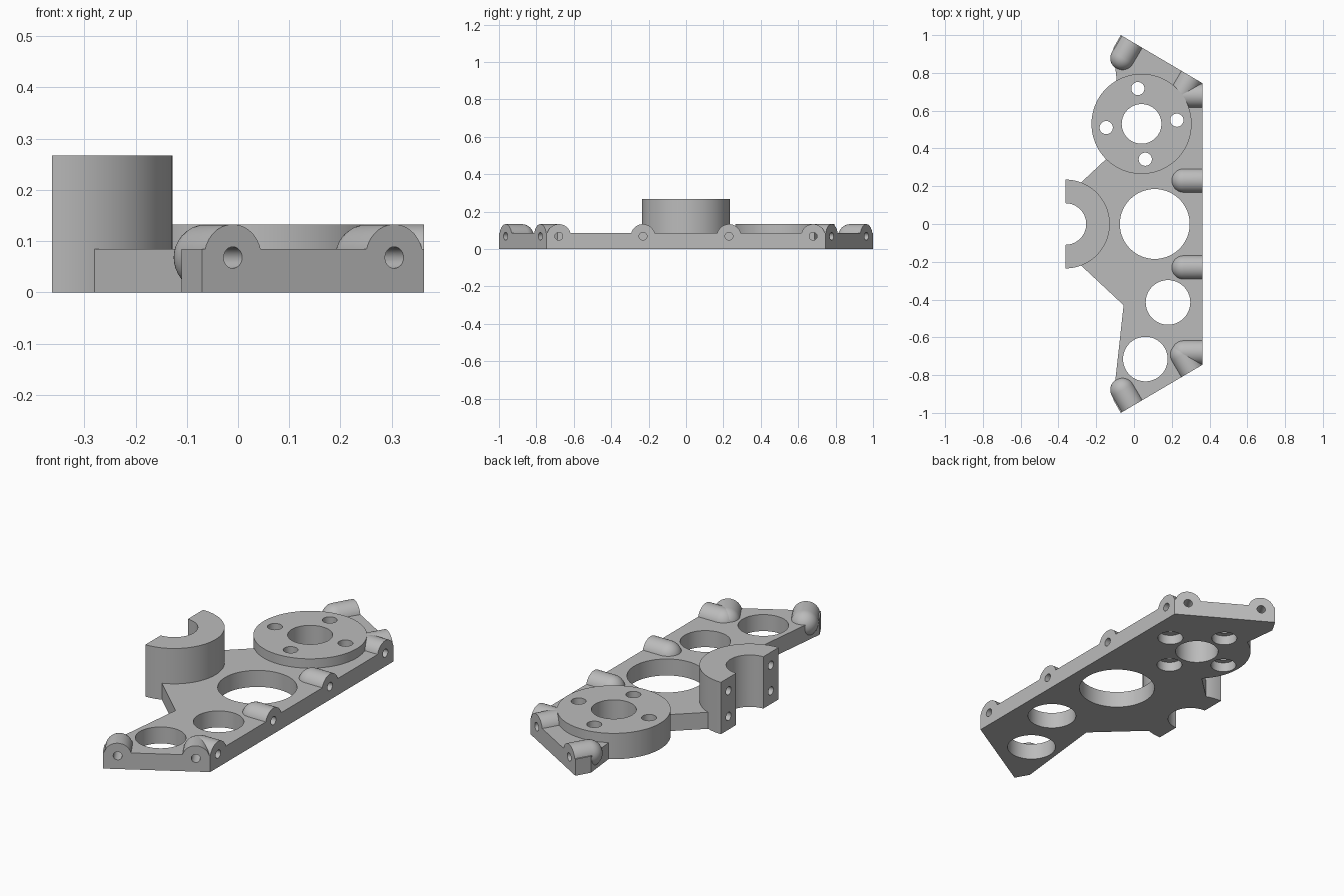
import bpy, bmesh
from math import pi, cos, sin, radians
from mathutils import Matrix, Vector

old = bpy.data.objects.get("Cube")
if old:
    bpy.data.objects.remove(old, do_unlink=True)

grey = bpy.data.materials.new("machined grey")
grey.use_nodes = True
GREY = (0.5, 0.5, 0.5, 1)
grey.diffuse_color = GREY
grey.node_tree.nodes["Principled BSDF"].inputs["Base Color"].default_value = GREY

T, RAISED, TALL = 0.085, 0.133, 0.267      # plate, disc and half ring heights
EDGE = 0.363                               # straight side of the plate
DISC = Vector((0.04, 0.53, 0))
BOSS_R, AXIS_Z = 0.065, 0.068


def finish(name, bm):
    bmesh.ops.recalc_face_normals(bm, faces=bm.faces)
    me = bpy.data.meshes.new(name)
    bm.to_mesh(me)
    bm.free()
    me.materials.append(grey)
    ob = bpy.data.objects.new(name, me)
    bpy.context.collection.objects.link(ob)
    return ob


def prism(name, outline, height):
    bm = bmesh.new()
    face = bm.faces.new([bm.verts.new((x, y, 0)) for x, y in outline])
    new = bmesh.ops.extrude_face_region(bm, geom=[face])["geom"]
    verts = [g for g in new if isinstance(g, bmesh.types.BMVert)]
    bmesh.ops.translate(bm, verts=verts, vec=(0, 0, height))
    return finish(name, bm)


def cylinder(name, start, direction, radius, length, segments=64):
    direction = Vector(direction).normalized()
    turn = direction.to_track_quat('Z', 'Y').to_matrix().to_4x4()
    place = Matrix.Translation(Vector(start) + direction * length / 2) @ turn
    bm = bmesh.new()
    bmesh.ops.create_cone(bm, cap_ends=True, segments=segments, radius1=radius,
                          radius2=radius, depth=length, matrix=place)
    return finish(name, bm)


def boss(name, mouth, outward):
    """Round-ended cylinder lying in the plate, flat at its mouth."""
    bm = bmesh.new()
    bmesh.ops.create_uvsphere(bm, u_segments=32, v_segments=16, radius=BOSS_R)
    bmesh.ops.delete(bm, geom=[v for v in bm.verts if v.co.z > 0.001], context='VERTS')
    rim = [e for e in bm.edges if e.is_boundary]
    new = bmesh.ops.extrude_edge_only(bm, edges=rim)["geom"]
    top = [g for g in new if isinstance(g, bmesh.types.BMVert)]
    bmesh.ops.translate(bm, verts=top, vec=(0, 0, 0.1))
    bmesh.ops.holes_fill(bm, edges=[e for e in bm.edges if e.is_boundary], sides=0)
    turn = outward.to_track_quat('Z', 'Y').to_matrix().to_4x4()
    bm.transform(Matrix.Translation(mouth - outward * 0.1) @ turn)
    return finish(name, bm)


# Mounting plate, symmetric front to back
half = [(EDGE, 0.745), (-0.07, 1.0), (-0.11, 0.93), (-0.055, 0.43), (-0.285, 0.215)]
plate = prism("plate", half + [(x, -y) for x, y in reversed(half)], T)

# Raised disc and tall half ring
disc = cylinder("raised_disc", DISC, (0, 0, 1), 0.265, RAISED, 96)


def arc(radius, steps=40):
    return [(-EDGE + radius * cos(a), radius * sin(a))
            for a in (-pi / 2 + pi * i / steps for i in range(steps + 1))]


ring = prism("half_ring", arc(0.235) + arc(0.11)[::-1], TALL)

# Bolt bosses along the straight side and both slanted ends
parts, cutters = [plate, disc, ring], []
slope = (1.0 - 0.745) / (EDGE + 0.07)
for s, end in ((-1, "front"), (1, "back")):
    slant = Vector((slope, s, 0)).normalized()
    mouths = [("side_middle", Vector((EDGE, s * 0.23, AXIS_Z)), Vector((1, 0, 0))),
              ("side_corner", Vector((EDGE, s * 0.68, AXIS_Z)), Vector((1, 0, 0)))]
    for label, x in (("end_outer", -0.01), ("end_corner", 0.305)):
        y = s * (1.0 - slope * (x + 0.07))
        mouths.append((label, Vector((x, y, AXIS_Z)), slant))
    for label, mouth, out in mouths:
        parts.append(boss(f"{end}_{label}_boss", mouth, out))
        cutters.append(cylinder("bolt_cutter", mouth + out * 0.02, -out, 0.021, 0.12, 24))
    for z in (AXIS_Z, 0.2):
        cutters.append(cylinder("ring_bolt_cutter", (-EDGE - 0.02, s * 0.172, z),
                                (1, 0, 0), 0.021, 0.12, 24))

# Through holes in the plate, disc and ring
for x, y, r in ((0.11, 0, 0.185), (0.18, -0.415, 0.118), (0.06, -0.715, 0.118),
                (DISC.x, DISC.y, 0.105), (-EDGE, 0, 0.11)):
    cutters.append(cylinder("bore_cutter", (x, y, -0.1), (0, 0, 1), r, 0.5))

# Four disc bolt holes, counterbored from below
for i in range(4):
    a = radians(6 + 90 * i)
    p = DISC + Vector((cos(a), sin(a), 0)) * 0.188 - Vector((0, 0, 0.1))
    cutters.append(cylinder("disc_bolt_cutter", p, (0, 0, 1), 0.035, 0.5, 32))
    cutters.append(cylinder("counterbore_cutter", p, (0, 0, 1), 0.062, 0.15, 32))

# Cut the holes, then discard the cutters
for part in parts:
    for c in cutters:
        if part is ring and c.name.startswith("bore"):
            continue
        m = part.modifiers.new("hole", 'BOOLEAN')
        m.operation, m.solver, m.object = 'DIFFERENCE', 'EXACT', c
bpy.context.view_layer.update()
graph = bpy.context.evaluated_depsgraph_get()
for part in parts:
    mesh = bpy.data.meshes.new_from_object(part.evaluated_get(graph))
    part.modifiers.clear()
    part.data = mesh
    mesh.name = part.name
for c in cutters:
    bpy.data.objects.remove(c, do_unlink=True)

# Smooth rounds, sharp edges
bpy.ops.object.select_all(action='DESELECT')
for part in parts:
    part.select_set(True)
bpy.context.view_layer.objects.active = plate
bpy.ops.object.shade_smooth_by_angle(angle=radians(30))
